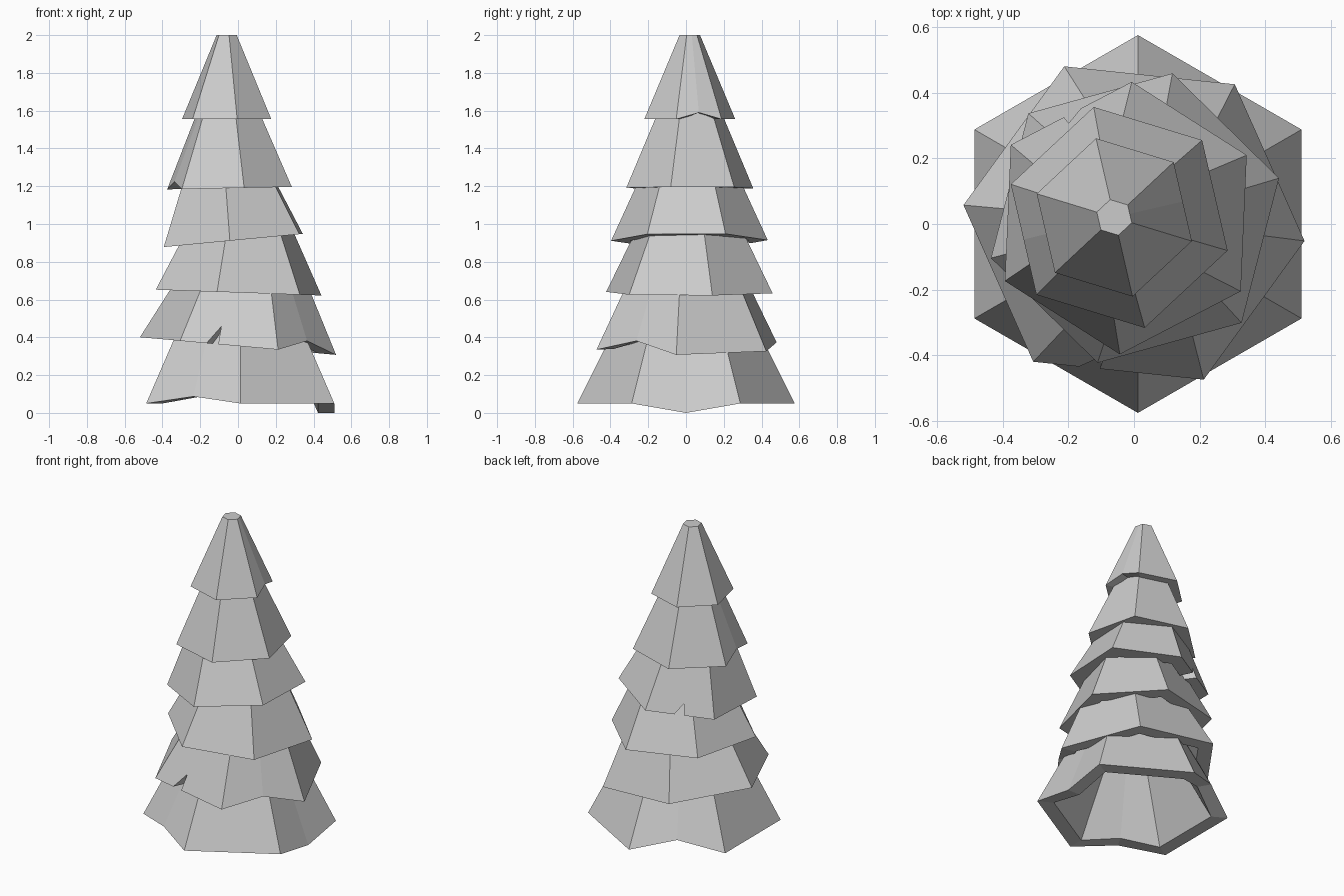
import bpy, bmesh
from math import cos, sin, radians, floor

if "Cube" in bpy.data.objects:
    bpy.data.objects.remove(bpy.data.objects["Cube"])

WALL = 0.1  # thickness of each hollow skirt


def corner(i, radius, start):
    a = radians(start + 60 * i)
    return radius * cos(a), radius * sin(a)


def on_side(u, radius, start):
    # point on a hexagon outline, u counts sides
    i, f = floor(u), u - floor(u)
    a, b = corner(i, radius, start), corner(i + 1, radius, start)
    return a[0] + (b[0] - a[0]) * f, a[1] + (b[1] - a[1]) * f


def tier(name, cx, cy, z, radius, start, tilt, rise, slope, bends=(), notch=()):
    """Hollow six-sided skirt. Bends lift the rim; notches are cut along the slope.
    Both hold (side position, lift)."""
    points = [(float(i), 0.0, 0.0) for i in range(6)]
    points += [(u, lift, 0.0) for u, lift in bends]
    points += [(u, lift, lift / rise) for u, lift in notch]
    points.sort()
    bm = bmesh.new()

    def ring(inset, at_top, drop=0.0):
        out = []
        for u, lift, k in points:
            k = 1.0 if at_top else k
            r = radius - inset - slope * rise * k
            x, y = on_side(u, max(r, 0.01), start)
            h = (rise - drop) if at_top else lift
            out.append(bm.verts.new((cx + x - tilt * rise * k, cy + y, z + tilt * x + h)))
        return out

    outer, outer_top = ring(0, False), ring(0, True)
    inner, inner_top = ring(WALL, False), ring(WALL, True, 0.05)
    n = len(points)
    for i in range(n):
        j = (i + 1) % n
        bm.faces.new((outer[i], outer[j], outer_top[j], outer_top[i]))
        bm.faces.new((inner[j], inner[i], inner_top[i], inner_top[j]))
        bm.faces.new((outer[j], outer[i], inner[i], inner[j]))
    bm.faces.new(outer_top)
    bm.faces.new(inner_top[::-1])
    mesh = bpy.data.meshes.new(name)
    bm.to_mesh(mesh)
    bm.free()
    bpy.context.collection.objects.link(bpy.data.objects.new(name, mesh))


# skirts from the ground up
tier("branch_tier_1", 0.012, 0.0, 0.05, 0.575, 30, 0.0, 0.50, 0.50,
     bends=[(1.5, 0.075), (3.5, 0.037), (5.5, -0.05)])
tier("branch_tier_2", 0.0, 0.003, 0.354, 0.522, 54, -0.09, 0.45, 0.52,
     bends=[(4.5, 0.06)], notch=[(3.27, 0.0), (3.385, 0.095), (3.39, 0.0)])
tier("branch_tier_3", 0.003, 0.018, 0.637, 0.455, 15.5, -0.035, 0.45, 0.50)
tier("branch_tier_4", -0.025, 0.018, 0.913, 0.415, 27.5, 0.095, 0.45, 0.46,
     notch=[(1.42, 0.0), (1.54, 0.065), (1.56, 0.0)])
tier("branch_tier_5", -0.045, 0.02, 1.19, 0.345, 43, 0.02, 0.50, 0.43,
     bends=[(2.5, 0.04)])
tier("tree_tip", -0.06, 0.02, 1.555, 0.247, 43, 0.0, 0.445, 0.43,
     bends=[(5.5, 0.035)])
